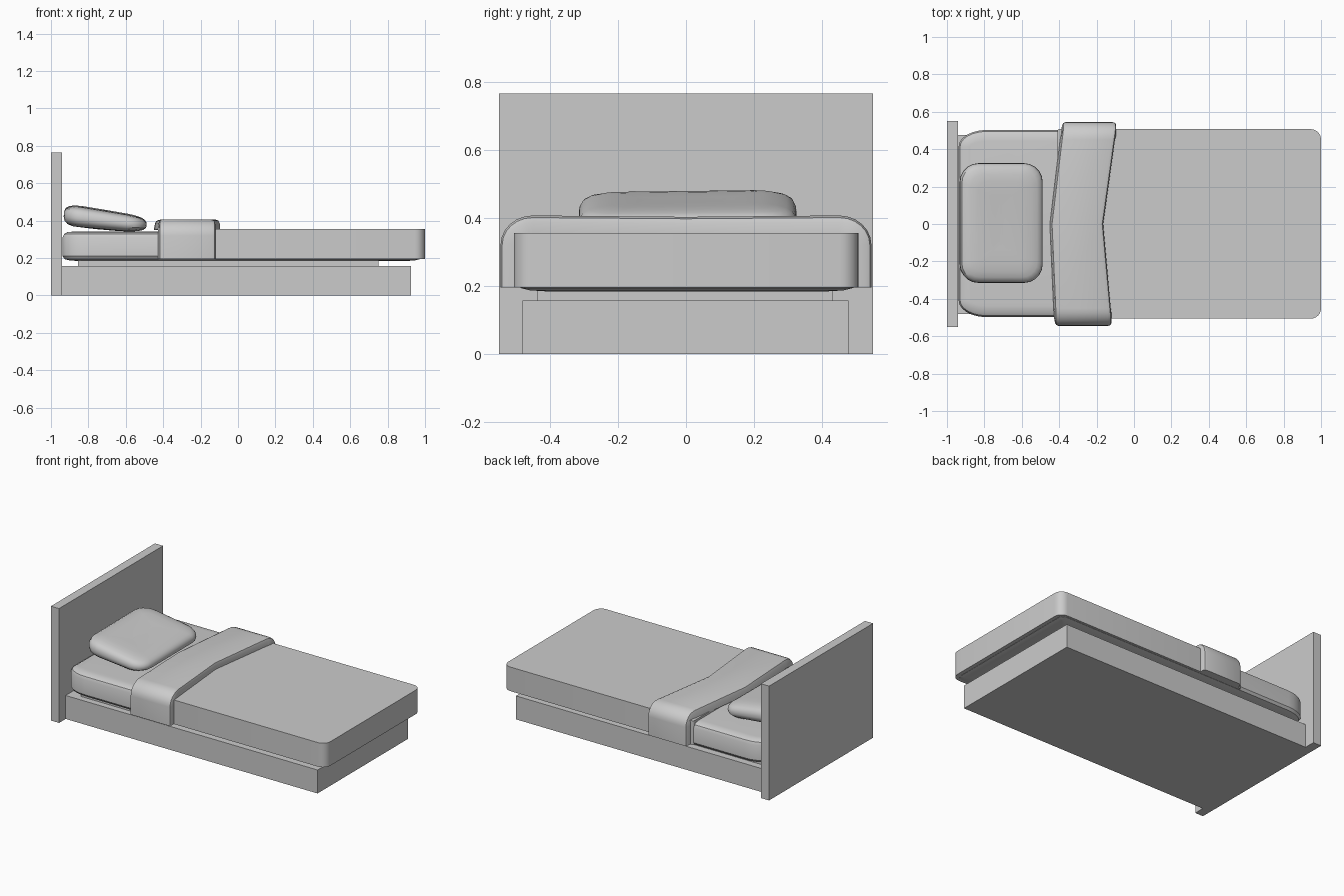
import bpy, bmesh
from math import sin, cos, pi, radians

if "Cube" in bpy.data.objects:
    bpy.data.objects.remove(bpy.data.objects["Cube"])


def finish(name, bm, smooth=False):
    bmesh.ops.recalc_face_normals(bm, faces=bm.faces[:])
    me = bpy.data.meshes.new(name)
    bm.to_mesh(me)
    bm.free()
    ob = bpy.data.objects.new(name, me)
    bpy.context.collection.objects.link(ob)
    if smooth:
        bpy.ops.object.select_all(action='DESELECT')
        ob.select_set(True)
        bpy.context.view_layer.objects.active = ob
        bpy.ops.object.shade_smooth_by_angle(angle=radians(35))
    return ob


def box(name, x0, x1, y0, y1, z0, z1):
    bm = bmesh.new()
    bmesh.ops.create_cube(bm, size=1)
    for v in bm.verts:
        v.co.x = (x0 + x1) / 2 + v.co.x * (x1 - x0)
        v.co.y = (y0 + y1) / 2 + v.co.y * (y1 - y0)
        v.co.z = (z0 + z1) / 2 + v.co.z * (z1 - z0)
    return finish(name, bm)


def outline(x0, x1, y0, y1, head, foot, n=6):
    """Rounded rectangle; head and foot are (rx, ry) corner radii."""
    pts = []
    for k, (cx, cy, (rx, ry)) in enumerate([(x1, y1, foot), (x0, y1, head),
                                            (x0, y0, head), (x1, y0, foot)]):
        sx, sy = (1 if cx == x1 else -1), (1 if cy == y1 else -1)
        for i in range(n + 1):
            a = pi / 2 * (k + i / n)
            pts.append((cx - sx * rx + rx * cos(a), cy - sy * ry + ry * sin(a)))
    return pts


def loft(bm, rings, closed=False):
    vs = [[bm.verts.new(p) for p in r] for r in rings]
    for a, b in zip(vs, vs[1:] + (vs[:1] if closed else [])):
        for i in range(len(a)):
            j = (i + 1) % len(a)
            bm.faces.new((a[i], a[j], b[j], b[i]))
    if not closed:
        bm.faces.new(vs[0])
        bm.faces.new(vs[-1])


def slab(name, x0, x1, y0, y1, head, foot, levels):
    """Stack of inset outlines, levels = (inset, z)."""
    bm = bmesh.new()
    rings = []
    for d, z in levels:
        h = [max(r - d, .01) for r in head]
        f = [max(r - d, .01) for r in foot]
        rings.append([(x, y, z) for x, y in
                      outline(x0 + d, x1 - d, y0 + d, y1 - d, h, f)])
    loft(bm, rings)
    return finish(name, bm, True)


# Frame
box("headboard", -1, -.94, -.55, .55, 0, .765)
box("bed_base", -.94, .925, -.48, .477, 0, .157)
box("base_riser", -.855, .75, -.438, .43, .157, .19)

# Mattress with softened edges
slab("mattress", -.938, .985, -.498, .503, (.15, .09), (.05, .05),
     [(.09, .184), (.04, .187), (.012, .194), (0, .21), (0, .31),
      (.008, .328), (.025, .338), (.06, .342)])

# Flat cover over the mattress
slab("duvet", -.41, 1, -.506, .507, (.01, .01), (.055, .055),
     [(.015, .195), (0, .195), (0, .356)])

# Folded blanket band: bent across the bed, draped down both sides
arc = [(.45 + .095 * sin(a), .32 + .087 * cos(a))
       for a in [pi / 2 * i / 6 for i in range(7)]]
side = arc + [(.545, .195)]
path = [(-y, z) for y, z in reversed(side)] + [(0, .403)] + side
bm = bmesh.new()
rings = []
for y, z in path:
    t = min(abs(y) / .5, 1)
    left = -.45 + t * (.06 if y > 0 else .022)
    right = -.165 + t * (.07 if y > 0 else .045)
    if abs(y) > .45:
        ny = (abs(y) - .45) / .095
    else:
        ny = 0
    nz = (z - .32) / .087 if z > .32 else 0
    s = -1 if y < 0 else 1
    ring = []
    for x, d in [(left, .055), (left + .006, .02), (left + .012, .006),
                 (left + .025, 0), (right - .02, 0), (right - .005, .006),
                 (right, .02), (right, .055)]:
        ring.append((x, y - s * d * ny * .8, z - d * nz))
    rings.append(ring)
loft(bm, rings)
finish("folded_blanket", bm, True)

# Pillow: inset rings pushed onto sloping, slightly dipped surfaces
bm = bmesh.new()
rings = []
for d, h in [(.17, -.02), (.1, 0), (.05, .02), (.02, .1), (.004, .25), (0, .42), (.002, .62),
             (.012, .8), (.03, .9), (.06, .97), (.1, 1), (.17, 1), (.215, 1)]:
    r = max(.1 - d * .6, .01)
    ring = []
    for x, y in outline(-.932 + d, -.488 - d, -.315 + d, .325 - d, (r, r), (r, r), 5):
        u = (x + .932) / .444
        low = .372 - .03 * min(u * 1.3, 1)
        top = .488 - .075 * u + .007 * min(abs(y) / .2, 1) * (1 if y > 0 else .3)
        ring.append((x, y, low + (top - low) * h))
    rings.append(ring)
loft(bm, rings)
finish("pillow", bm, True)
